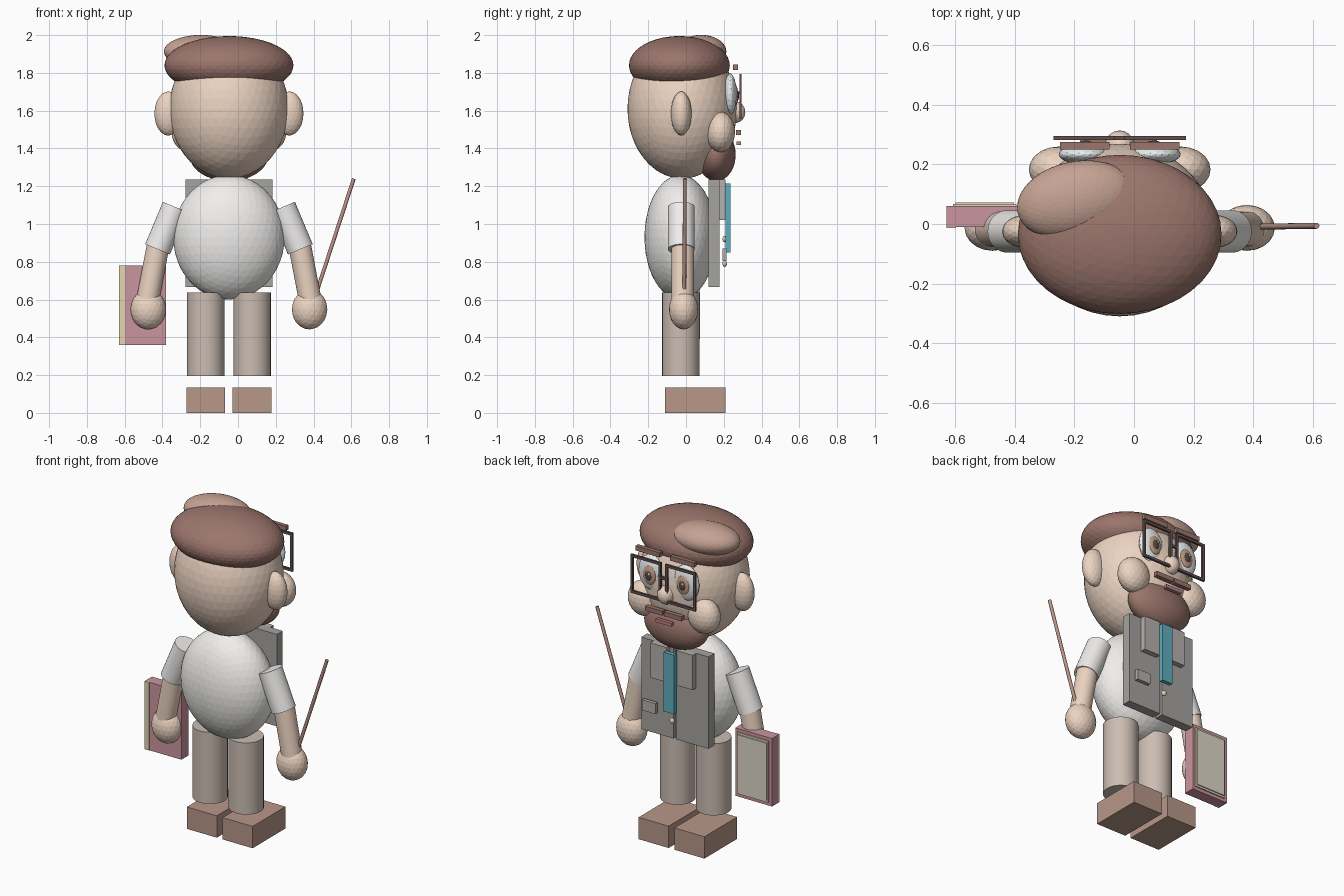
import bpy, math
from mathutils import Vector

if "Cube" in bpy.data.objects:
    bpy.data.objects.remove(bpy.data.objects["Cube"])

CX = -0.048          # the figure's own mirror line
COL = dict(skin=(.84, .66, .54), felt=(.33, .18, .15), felt_light=(.56, .36, .29),
           white=(.87, .86, .84), trouser=(.6, .51, .45), leather=(.48, .31, .25),
           vest=(.38, .37, .35), lapel=(.46, .44, .42), tie=(.12, .42, .52),
           gold=(.76, .68, .45), book=(.6, .3, .35), page=(.72, .68, .58),
           wood=(.5, .3, .25), frame=(.12, .08, .08), iris=(.55, .33, .22),
           pupil=(.08, .07, .07), lip=(.5, .22, .25), eye=(.82, .86, .87))
MATS = {}


def finish(name, color):
    o = bpy.context.object
    o.name = name
    if color not in MATS:
        MATS[color] = bpy.data.materials.new(color)
        MATS[color].diffuse_color = (*COL[color], 1)
    o.data.materials.append(MATS[color])
    return o


def ball(name, color, c, r, rot=(0, 0, 0), sub=4):
    bpy.ops.mesh.primitive_ico_sphere_add(subdivisions=sub, radius=1, location=c, rotation=rot)
    bpy.context.object.scale = r
    return finish(name, color)


def box(name, color, x, y, z):
    bpy.ops.mesh.primitive_cube_add(size=1, location=(sum(x) / 2, sum(y) / 2, sum(z) / 2))
    bpy.context.object.scale = (abs(x[1] - x[0]), y[1] - y[0], z[1] - z[0])
    return finish(name, color)


def rod(name, color, a, b, r, sides=32):
    a, b = Vector(a), Vector(b)
    d = b - a
    bpy.ops.mesh.primitive_cylinder_add(vertices=sides, radius=r, depth=d.length, location=(a + b) / 2,
                                        rotation=d.to_track_quat('Z', 'Y').to_euler())
    bpy.ops.object.shade_smooth_by_angle(angle=math.radians(35))
    return finish(name, color)


# body, head and beret
ball("torso", "white", (CX, -.03, .93), (.295, .19, .33))
ball("head", "skin", (CX, -.02, 1.61), (.315, .29, .37))
ball("beret", "felt", (CX, -.035, 1.84), (.342, .267, .155))
ball("beret_fold", "felt_light", (-.195, .08, 1.913), (.2, .13, .088), (0, 0, math.radians(12)))

# face, centre line
ball("beard", "felt", (CX, .16, 1.367), (.21, .103, .14))
ball("nose", "skin", (CX, .262, 1.592), (.05, .052, .057), sub=3)
box("mouth", "lip", (CX - .055, CX + .055), (.268, .29), (1.418, 1.438))
box("glasses_bridge", "frame", (CX - .02, CX + .02), (.282, .295), (1.695, 1.71))

# mirrored parts
for s, side in ((-1, "left"), (1, "right")):
    def X(a):
        return CX + s * a

    ball(f"ear_{side}", "skin", (X(.32), -.025, 1.585), (.075, .055, .117), sub=3)
    ball(f"cheek_{side}", "skin", (X(.205), .183, 1.487), (.1, .077, .107), sub=3)
    ball(f"eye_{side}", "eye", (X(.12), .234, 1.687), (.085, .034, .11), sub=3)
    ball(f"iris_{side}", "iris", (X(.115), .262, 1.68), (.043, .013, .058), sub=3)
    ball(f"pupil_{side}", "pupil", (X(.115), .27, 1.68), (.022, .011, .03), sub=3)
    ball(f"eye_glint_{side}", "white", (X(.115) - .01, .28, 1.695), (.008, .004, .008), sub=2)
    box(f"eyebrow_{side}", "felt", (X(.035), X(.2)), (.25, .275), (1.816, 1.845))
    box(f"moustache_{side}", "felt", (X(.005), X(.125)), (.264, .291), (1.47, 1.498))

    # square glasses rim
    gy = (.282, .295)
    for n, z in (("top", 1.787), ("bottom", 1.565)):
        box(f"glasses_{n}_{side}", "frame", (X(.015), X(.222)), gy, (z - .008, z + .008))
    for n, a in (("inner", .023), ("outer", .214)):
        box(f"glasses_{n}_{side}", "frame", (X(a - .008), X(a + .008)), gy, (1.558, 1.795))

    # arms
    rod(f"sleeve_{side}", "white", (X(.284), -.025, 1.09), (X(.378), -.025, .866), .071)
    rod(f"forearm_{side}", "skin", (X(.376), -.018, .88), (X(.435), -.018, .57), .06)
    ball(f"hand_{side}", "skin", (X(.427), -.013, .548), (.094, .077, .106), sub=3)

    # legs and shoes
    rod(f"leg_{side}", "trouser", (X(.123), -.027, .195), (X(.123), -.027, .638), .099)
    box(f"shoe_{side}", "leather", (X(.02), X(.225)), (-.11, .21), (0, .135))

    # waistcoat
    box(f"vest_panel_{side}", "vest", (X(.008), X(.23)), (.12, .177), (.667, 1.235))
    box(f"lapel_{side}", "lapel", (X(.035), X(.145)), (.177, .21), (1.02, 1.235))

# waistcoat details
box("tie", "tie", (CX - .036, CX + .036), (.21, .235), (.85, 1.215))
box("pocket", "lapel", (.06, .152), (.192, .214), (.805, .87))
for i, z in enumerate((.92, .79)):
    ball(f"button_{i}", "gold", (CX, .205, z), (.015, .012, .017), sub=3)

# pointer stick in the right hand
rod("pointer", "wood", (.42, -.009, .65), (.613, -.006, 1.24), .01, 16)

# book in the left hand
box("book_cover", "book", (-.63, -.38), (-.01, .06), (.36, .78))
box("book_spine", "gold", (-.63, -.598), (-.013, 0), (.36, .78))
box("book_page_edge", "gold", (-.608, -.395), (.058, .067), (.38, .76))
box("book_page", "page", (-.6, -.403), (.06, .073), (.392, .748))

for m in bpy.data.materials:
    if m.users and not m.is_grease_pencil:
        m.use_nodes = True
        m.node_tree.nodes["Principled BSDF"].inputs["Base Color"].default_value = m.diffuse_color
